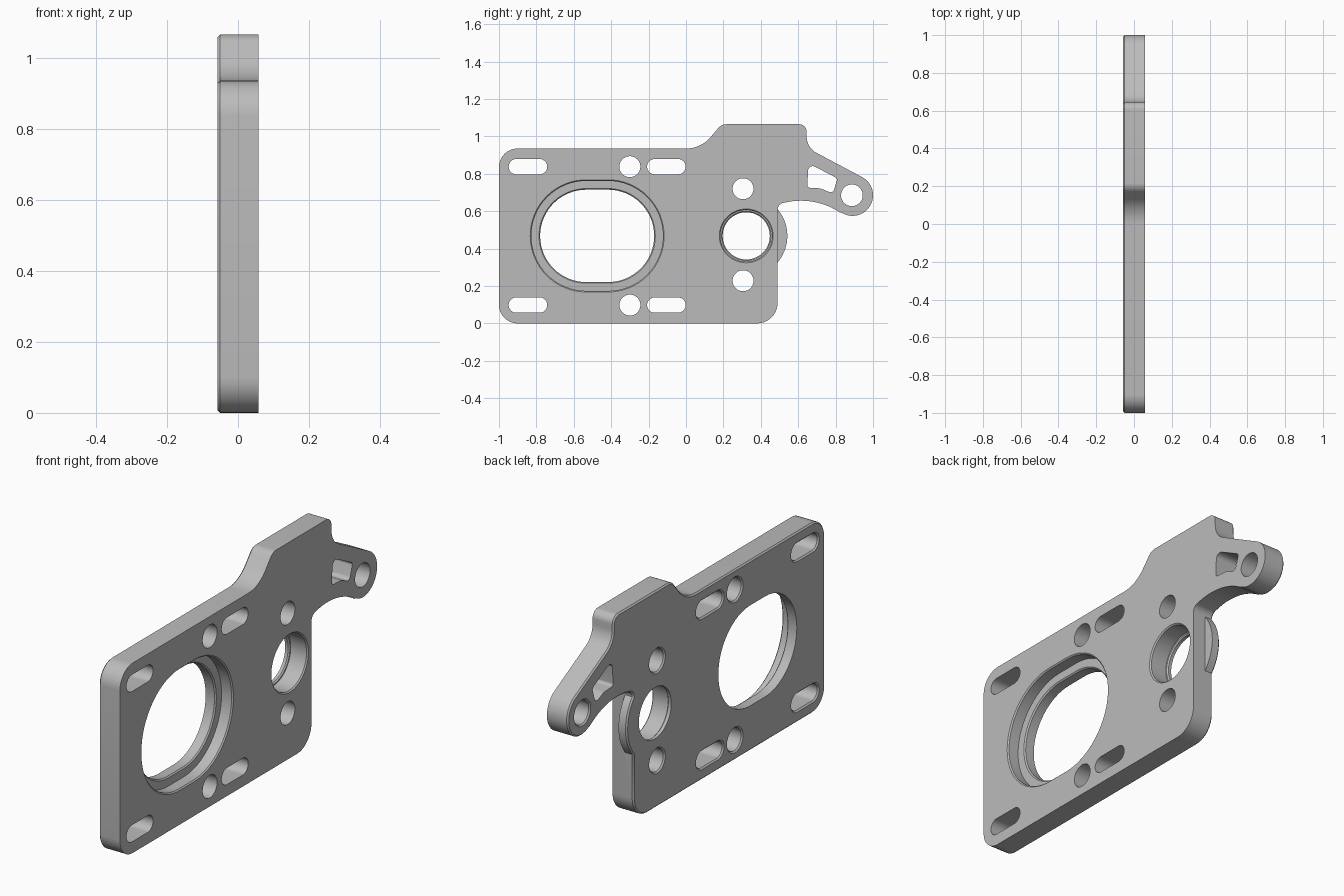
import bpy, bmesh
from math import cos, sin, pi, radians, tan
from mathutils import Vector

cube = bpy.data.objects.get("Cube")
if cube:
    bpy.data.objects.remove(cube, do_unlink=True)

H = 0.057        # half thickness
C = 0.007        # edge chamfer
OUT = 0.1        # cutter overshoot

steel = bpy.data.materials.new("plain_grey")
steel.use_nodes = True
grey = (0.5, 0.5, 0.5, 1)
steel.diffuse_color = grey
steel.node_tree.nodes["Principled BSDF"].inputs["Base Color"].default_value = grey


def arc(cy, cz, r, a0, a1, n=16):
    angles = [radians(a0 + (a1 - a0) * i / n) for i in range(n + 1)]
    return [(cy + r * cos(a), cz + r * sin(a), 0) for a in angles]


def rounded(corners, n=10):
    """Polygon in y, z whose corners (y, z, radius) are filleted."""
    pts = []
    for i, (y, z, r) in enumerate(corners):
        p = Vector((y, z))
        if r == 0:
            pts.append(p)
            continue
        a = (Vector(corners[i - 1][:2]) - p).normalized()
        b = (Vector(corners[(i + 1) % len(corners)][:2]) - p).normalized()
        half = a.angle(b) / 2
        centre = p + (a + b).normalized() * r / sin(half)
        start = p + a * r / tan(half) - centre
        end = p + b * r / tan(half) - centre
        sweep = pi - 2 * half
        for k in range(n + 1):
            t = k / n
            pts.append(centre + (start * sin((1 - t) * sweep) + end * sin(t * sweep)) / sin(sweep))
    return pts


def stadium(cy, cz, r, half=0, n=32):
    right = [(cy + half + r * cos(a), cz + r * sin(a)) for a in (pi * (i / n - 0.5) for i in range(n + 1))]
    left = [(2 * cy - y, 2 * cz - z) for y, z in right]
    return right + left if half else right[:-1] + left[:-1]


def loft(name, rings):
    """Closed solid through rings, each given as (x, outline)."""
    bm = bmesh.new()
    loops = [[bm.verts.new((x, p[0], p[1])) for p in pts] for x, pts in rings]
    for a, b in zip(loops, loops[1:]):
        for i in range(len(a)):
            j = (i + 1) % len(a)
            bm.faces.new((a[i], a[j], b[j], b[i]))
    bm.faces.new(loops[0])
    bm.faces.new(loops[-1])
    bmesh.ops.recalc_face_normals(bm, faces=bm.faces[:])
    return finish(name, bm)


def finish(name, bm):
    mesh = bpy.data.meshes.new(name)
    bm.to_mesh(mesh)
    bm.free()
    mesh.materials.append(steel)
    ob = bpy.data.objects.new(name, mesh)
    bpy.context.collection.objects.link(ob)
    return ob


def combine(target, other, operation):
    mod = target.modifiers.new("combine", "BOOLEAN")
    mod.operation, mod.solver, mod.object = operation, "EXACT", other
    bpy.context.view_layer.objects.active = target
    bpy.ops.object.modifier_apply(modifier=mod.name)
    bpy.data.objects.remove(other, do_unlink=True)


def through(cy, cz, r, half=0):
    """Straight hole, chamfered on the -x face."""
    rings = [(x, stadium(cy, cz, r + g, half)) for x, g in
             ((-OUT, C), (-H, C), (-H + C, 0), (OUT, 0))]
    combine(plate, loft("hole_cutter", rings), "DIFFERENCE")


def bore(cy, cz, inner, outer, floor, half=0, lip=0.006):
    """Stepped hole, wide on the +x side down to the floor."""
    steps = ((-OUT, inner), (floor - lip, inner), (floor, inner + lip), (floor, outer - lip),
             (H - lip, outer - lip), (H, outer), (OUT, outer))
    rings = [(x, stadium(cy, cz, r, half)) for x, r in steps]
    combine(plate, loft("bore_cutter", rings), "DIFFERENCE")


# Plate outline with the raised shoulder and the curved arm
outline = [(-1, 0, 0.1), (0.49, 0, 0.11), (0.49, 0.637, 0.035)]
outline += arc(0.615, 0.278, 0.378, 102, 56)
outline += arc(0.89, 0.685, 0.11, -124, 62, 32)
outline += [(0.645, 0.94, 0.1), (0.645, 1.065, 0.04), (0.19, 1.065, 0.058),
            (0.08, 0.935, 0.17), (-1, 0.935, 0.1)]
plate = loft("mounting_plate", [(-H, rounded(outline)), (H, rounded(outline))])

# Chamfer along the -x rim
bm = bmesh.new()
bm.from_mesh(plate.data)
rim = [e for e in bm.edges if all(v.co.x < 0 for v in e.verts)]
bmesh.ops.bevel(bm, geom=rim, offset=C, segments=1, affect="EDGES", profile=0.5)
bm.to_mesh(plate.data)
bm.free()

# Half-thickness boss bulging past the plate edge
BY, BZ = 0.322, 0.468
boss = loft("boss", [(x, stadium(BY, BZ, r)) for x, r in
                     ((-H, 0.22 - C), (-H + C, 0.22), (-0.012, 0.22))])
combine(plate, boss, "UNION")

# Stepped bores
bore(-0.475, 0.468, 0.247, 0.30, -0.003, half=0.058)
bore(BY, BZ, 0.126, 0.144, -0.035)

# Slots and round holes, mirrored about the bore line
for z in (0.838, 0.098):
    for y in (-0.845, -0.105):
        through(y, z, 0.041, 0.062)
    through(-0.30, z, 0.056)
for z in (0.72, 0.228):
    through(0.305, z, 0.056)
through(0.887, 0.685, 0.058)

# Lightening window in the arm
window = [(0.648, 0.726, 0.015), (0.72, 0.722, 0.08), (0.785, 0.694, 0.02),
          (0.81, 0.775, 0.015), (0.655, 0.856, 0.025)]
combine(plate, loft("window_cutter", [(x, rounded(window)) for x in (-OUT, OUT)]), "DIFFERENCE")

# Smooth curved walls, keep crisp edges
bpy.ops.object.select_all(action="DESELECT")
plate.select_set(True)
bpy.context.view_layer.objects.active = plate
bpy.ops.object.shade_smooth_by_angle(angle=radians(30))
